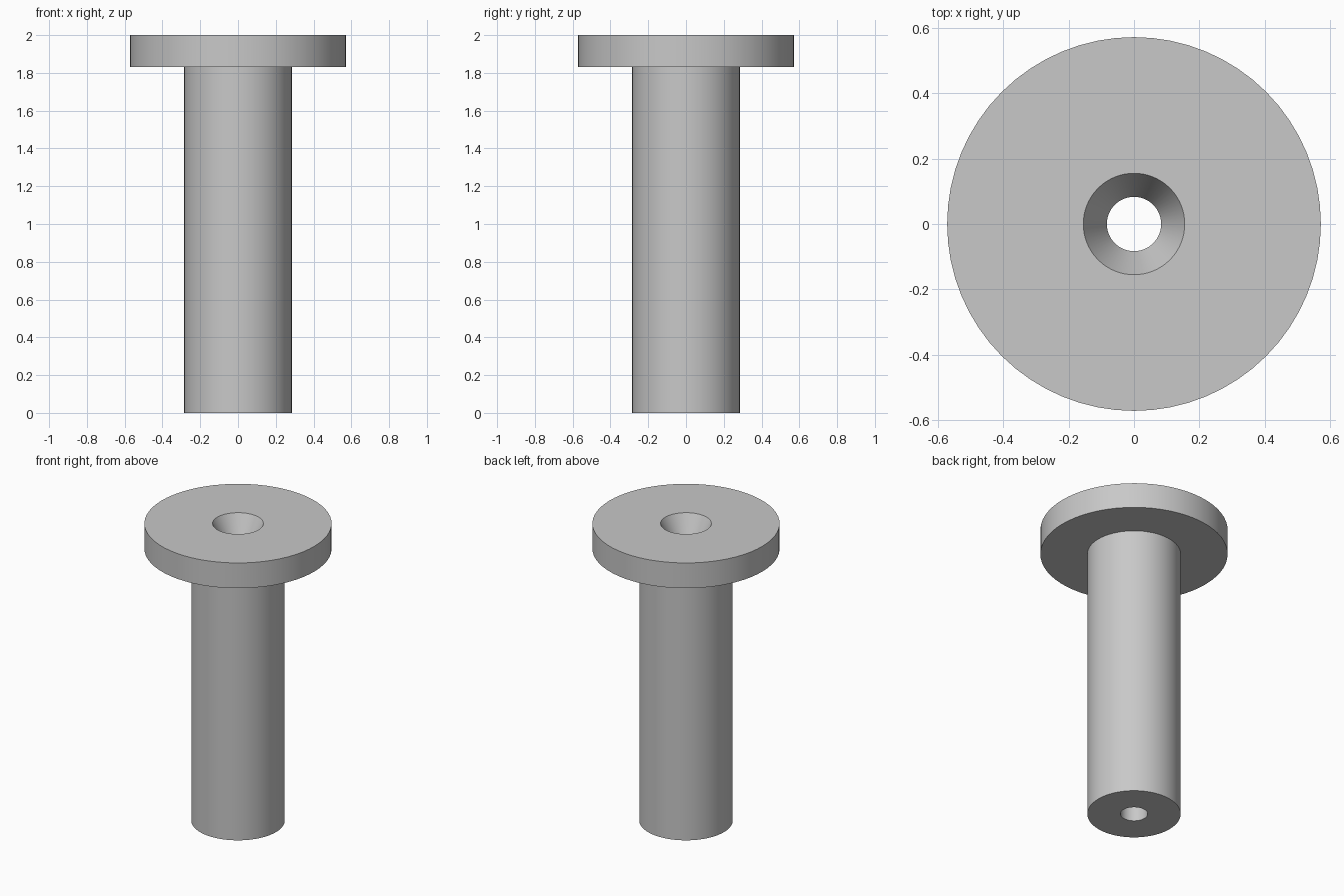
import bpy
import bmesh
import math

cube = bpy.data.objects.get("Cube")
if cube:
    bpy.data.objects.remove(cube, do_unlink=True)

SEGMENTS = 64
HEAD_R, SHAFT_R = 0.571, 0.285
SINK_R, BORE_R = 0.155, 0.083
TOP, HEAD_BASE, SINK_BASE = 2.0, 1.83, 1.86

# Plain grey material
grey = bpy.data.materials.new("light_grey")
grey.use_nodes = True
colour = (0.58, 0.58, 0.58, 1)
grey.diffuse_color = colour
grey.node_tree.nodes["Principled BSDF"].inputs["Base Color"].default_value = colour


def lathe(name, profile):
    """Revolve a closed (radius, height) profile around the z axis."""
    bm = bmesh.new()
    rings = []
    for i in range(SEGMENTS):
        a = math.tau * i / SEGMENTS
        rings.append([bm.verts.new((r * math.cos(a), r * math.sin(a), z))
                      for r, z in profile])
    n = len(profile)
    for i, ring in enumerate(rings):
        after = rings[(i + 1) % SEGMENTS]
        for j in range(n):
            k = (j + 1) % n
            bm.faces.new((ring[j], after[j], after[k], ring[k]))
    bmesh.ops.recalc_face_normals(bm, faces=bm.faces)
    mesh = bpy.data.meshes.new(name)
    bm.to_mesh(mesh)
    bm.free()
    mesh.materials.append(grey)
    obj = bpy.data.objects.new(name, mesh)
    bpy.context.collection.objects.link(obj)
    bpy.ops.object.select_all(action="DESELECT")
    obj.select_set(True)
    bpy.context.view_layer.objects.active = obj
    bpy.ops.object.shade_smooth_by_angle(angle=math.radians(25))
    return obj


# Flanged sleeve: shaft, wide head, countersink and through bore in one solid
lathe("flanged_sleeve", [
    (BORE_R, 0), (SHAFT_R, 0),
    (SHAFT_R, HEAD_BASE), (HEAD_R, HEAD_BASE),
    (HEAD_R, TOP), (SINK_R, TOP),
    (BORE_R, SINK_BASE),
])
